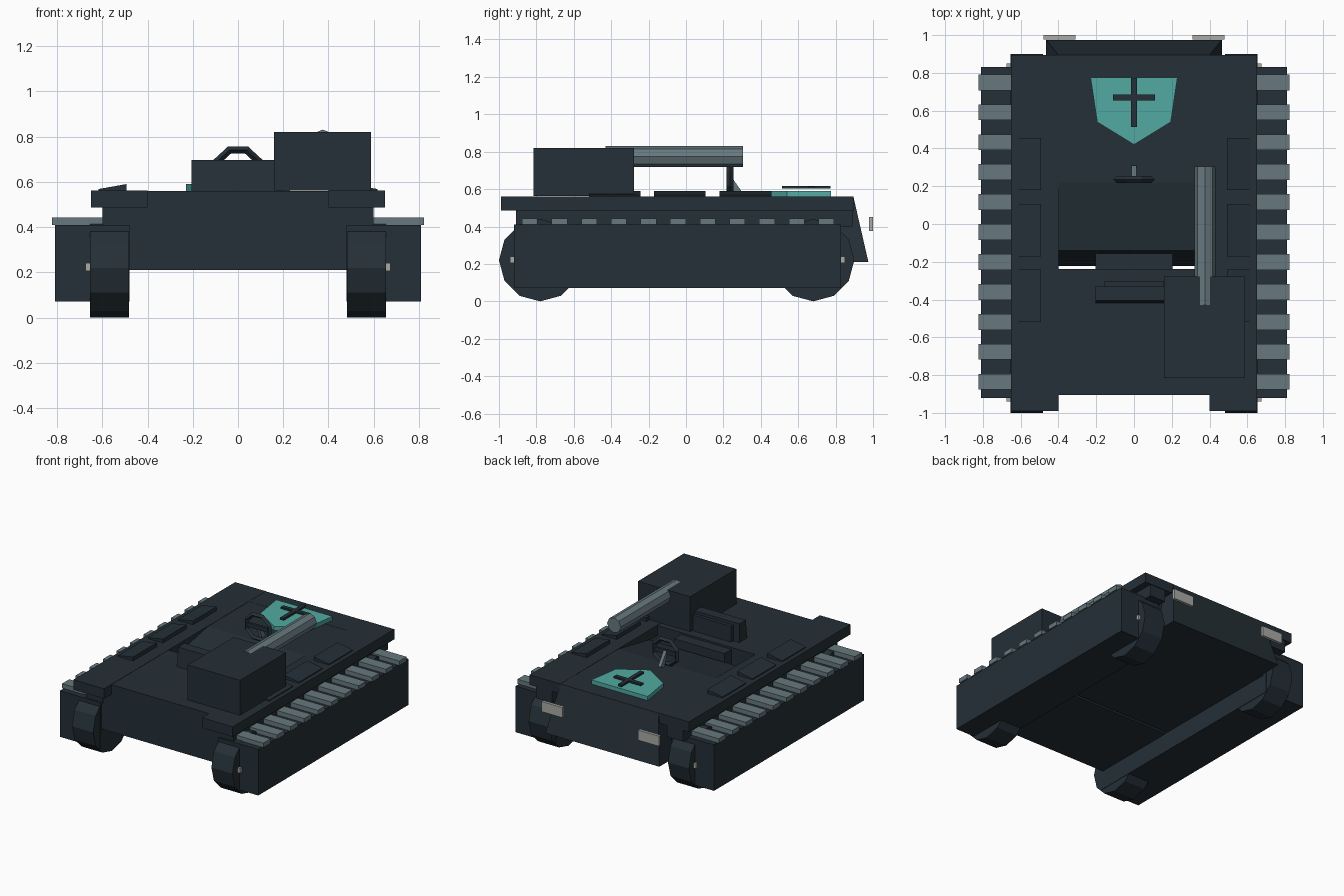
import bpy, bmesh, math
from mathutils import Matrix

if "Cube" in bpy.data.objects:
    bpy.data.objects.remove(bpy.data.objects["Cube"])


def material(name, rgb):
    m = bpy.data.materials.new(name)
    m.diffuse_color = (*rgb, 1)
    m.use_nodes = True
    m.node_tree.nodes["Principled BSDF"].inputs["Base Color"].default_value = m.diffuse_color
    return m


DARK = material("dark blue grey", (0.018, 0.029, 0.038))
SLATE = material("slate grey", (0.135, 0.19, 0.21))
TEAL = material("teal", (0.085, 0.40, 0.36))
LAMP = material("light grey", (0.40, 0.40, 0.38))


def finish(name, bm, mat):
    bmesh.ops.recalc_face_normals(bm, faces=bm.faces)
    me = bpy.data.meshes.new(name)
    bm.to_mesh(me)
    bm.free()
    me.materials.append(mat)
    ob = bpy.data.objects.new(name, me)
    bpy.context.collection.objects.link(ob)
    return ob


def loft(name, a, b, mat):
    """Solid between two matching point loops."""
    bm = bmesh.new()
    va = [bm.verts.new(p) for p in a]
    vb = [bm.verts.new(p) for p in b]
    bm.faces.new(va)
    bm.faces.new(vb[::-1])
    n = len(a)
    for i in range(n):
        j = (i + 1) % n
        bm.faces.new((va[i], va[j], vb[j], vb[i]))
    return finish(name, bm, mat)


def box(name, x, y, z, mat=DARK):
    def rect(h):
        return [(x[0], y[0], h), (x[1], y[0], h), (x[1], y[1], h), (x[0], y[1], h)]
    return loft(name, rect(z[0]), rect(z[1]), mat)


def side_profile(name, pts, x0, x1, mat=DARK):
    """Extrude a (y, z) outline along x."""
    return loft(name, [(x0, *p) for p in pts], [(x1, *p) for p in pts], mat)


def front_profile(name, pts, y0, y1, mat=DARK):
    """Extrude an (x, z) outline along y."""
    return loft(name, [(x, y0, z) for x, z in pts], [(x, y1, z) for x, z in pts], mat)


def ngon(cx, cy, r, n):
    return [(cx + r * math.cos(2 * math.pi * i / n), cy + r * math.sin(2 * math.pi * i / n))
            for i in range(n)]


# Hull: two halves with a narrow slot at the cockpit, the second with a sunken floor
side_profile("hull_front", [(-0.905, 0.21), (-0.905, 0.559), (-0.237, 0.559), (-0.237, 0.21)], -0.484, 0.484)
side_profile("hull_rear", [(-0.222, 0.212), (-0.14, 0.49), (0.22, 0.559), (0.8, 0.559), (0.8, 0.212)], -0.484, 0.484)
loft("nose",
     [(-0.465, 0.7, 0.211), (0.465, 0.7, 0.211), (0.465, 0.975, 0.211), (-0.465, 0.975, 0.211)],
     [(-0.4, 0.7, 0.56), (0.4, 0.7, 0.56), (0.4, 0.895, 0.56), (-0.4, 0.895, 0.56)], DARK)

for side, s in (("right", 1), ("left", -1)):
    def sx(a, b):
        return (s * a, s * b)

    # Deck plates and hull shelf
    box(f"{side}_deck_plate", sx(0.4, 0.65), (-0.99, 0.895), (0.487, 0.561))
    box(f"{side}_hull_shelf", sx(0.47, 0.6), (-0.91, 0.89), (0.40, 0.49))

    # Track housing with slats along the top
    box(f"{side}_track", sx(0.48, 0.81), (-0.92, 0.83), (0.07, 0.41))
    for i in range(11):
        y = -0.835 + i * 0.1585
        box(f"{side}_track_slat_{i + 1}", sx(0.575, 0.822), (y - 0.042, y + 0.042), (0.41, 0.443), SLATE)

    # Wheels with small axle ends
    for end, y, ya in (("front", -0.78, -0.925), ("rear", 0.68, 0.835)):
        side_profile(f"{side}_{end}_wheel", ngon(y, 0.22, 0.22, 12), s * 0.483, s * 0.655)
        box(f"{side}_{end}_axle_end", sx(0.65, 0.675), (ya - 0.015, ya + 0.015), (0.205, 0.24), LAMP)

    # Tilted hatch covers
    for i, y in enumerate((-0.38, -0.033, 0.318)):
        front_profile(f"{side}_hatch_{i + 1}",
                      [(s * 0.493, 0.55), (s * 0.493, 0.59), (s * 0.617, 0.568), (s * 0.617, 0.55)],
                      y - 0.138, y + 0.138)

    # Headlights
    box(f"{side}_headlight", sx(0.31, 0.478), (0.978, 1.0), (0.375, 0.45), LAMP)

# Gun block and barrel
box("gun_block", (0.16, 0.587), (-0.815, -0.278), (0.562, 0.82))
front_profile("gun_barrel", ngon(0.375, 0.775, 0.056, 8), -0.43, 0.305, SLATE)

# Seat
side_profile("seat_back", [(-0.42, 0.55), (-0.405, 0.697), (-0.33, 0.697), (-0.33, 0.55)], -0.205, 0.205)
box("seat_back_cushion", (-0.155, 0.155), (-0.335, -0.305), (0.555, 0.675))
box("seat_base", (-0.205, 0.205), (-0.25, -0.155), (0.42, 0.545))

# Steering wheel: octagonal rim, spoke and column
bpy.ops.mesh.primitive_torus_add(major_segments=8, minor_segments=4, major_radius=0.1, minor_radius=0.018)
rim = bpy.context.object
rim.name = "steering_wheel_rim"
rim.data.materials.append(DARK)
rim.data.transform(Matrix.Translation((0, 0.235, 0.655)) @ Matrix.Diagonal((1, 1, 0.92, 1))
                   @ Matrix.Rotation(math.pi / 2, 4, 'X') @ Matrix.Rotation(math.pi / 8, 4, 'Z'))
for p in rim.data.polygons:
    p.use_smooth = False
box("steering_wheel_spoke", (-0.095, 0.095), (0.226, 0.244), (0.64, 0.67))
side_profile("steering_column", [(0.235, 0.64), (0.24, 0.67), (0.31, 0.57), (0.27, 0.55)], -0.012, 0.012, SLATE)

# Shield plate with a raised cross
shield = [(-0.23, 0.775), (0.23, 0.775), (0.195, 0.54), (0, 0.42), (-0.195, 0.54)]
loft("shield_plate", [(x, y, 0.555) for x, y in shield], [(x, y, 0.59) for x, y in shield], TEAL)
box("cross_upright", (-0.015, 0.015), (0.513, 0.773), (0.602, 0.616))
box("cross_bar", (-0.11, 0.11), (0.655, 0.686), (0.602, 0.615))
